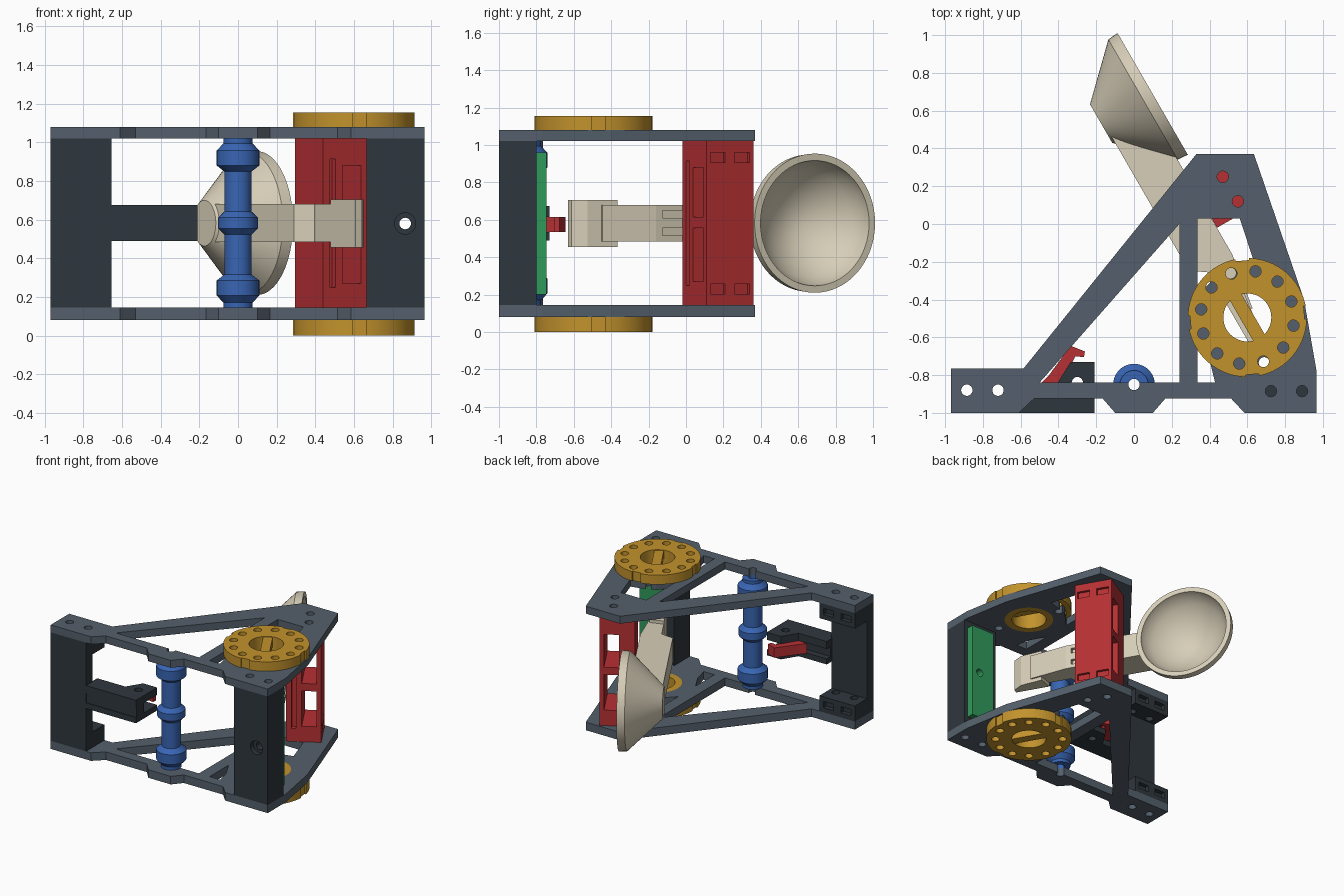
import bpy, bmesh, math
from mathutils import Matrix

if "Cube" in bpy.data.objects:
    bpy.data.objects.remove(bpy.data.objects["Cube"], do_unlink=True)

TILT = math.radians(30)      # arm frame: local x = across arm, local y = along arm
BOT, LOW, HIGH, TOP = 0.08, 0.145, 1.02, 1.08
MID = 0.58


def material(name, r, g, b):
    m = bpy.data.materials.new(name)
    m.use_nodes = True
    m.diffuse_color = (r, g, b, 1)
    m.node_tree.nodes["Principled BSDF"].inputs["Base Color"].default_value = (r, g, b, 1)
    return m


SLATE = material("slate", 0.09, 0.118, 0.15)
DARK = material("charcoal", 0.028, 0.038, 0.047)
RED = material("red", 0.47, 0.03, 0.034)
BLUE = material("blue", 0.04, 0.13, 0.45)
GOLD = material("gold", 0.54, 0.29, 0.026)
BEIGE = material("beige", 0.68, 0.62, 0.48)
GREEN = material("green", 0.03, 0.32, 0.105)


def finish(name, bm, mat, matrix=None):
    if matrix:
        bm.transform(matrix)
    bmesh.ops.recalc_face_normals(bm, faces=bm.faces)
    me = bpy.data.meshes.new(name)
    bm.to_mesh(me)
    bm.free()
    ob = bpy.data.objects.new(name, me)
    bpy.context.collection.objects.link(ob)
    if mat:
        me.materials.append(mat)
    return ob


def prism(name, pts, z0, z1, mat=None, rot=0):
    bm = bmesh.new()
    face = bm.faces.new([bm.verts.new((x, y, z0)) for x, y in pts])
    new = bmesh.ops.extrude_face_region(bm, geom=[face])["geom"]
    bmesh.ops.translate(bm, vec=(0, 0, z1 - z0),
                        verts=[v for v in new if isinstance(v, bmesh.types.BMVert)])
    return finish(name, bm, mat, Matrix.Rotation(rot, 4, "Z"))


def box(name, x0, x1, y0, y1, z0, z1, mat=None, rot=0):
    return prism(name, [(x0, y0), (x1, y0), (x1, y1), (x0, y1)], z0, z1, mat, rot)


def disc(name, x, y, r, z0, z1, mat=None, n=24):
    ring = [(x + r * math.cos(i * math.tau / n), y + r * math.sin(i * math.tau / n)) for i in range(n)]
    return prism(name, ring, z0, z1, mat)


def lathe(name, profile, mat, matrix, closed=False, steps=48):
    bm = bmesh.new()
    vs = [bm.verts.new((r, 0, h)) for r, h in profile]
    pairs = list(zip(vs, vs[1:])) + ([(vs[-1], vs[0])] if closed else [])
    edges = [bm.edges.new(p) for p in pairs]
    bmesh.ops.spin(bm, geom=vs + edges, cent=(0, 0, 0), axis=(0, 0, 1), angle=math.tau, steps=steps)
    bmesh.ops.remove_doubles(bm, verts=bm.verts, dist=1e-4)
    return finish(name, bm, mat, matrix)


def activate(ob):
    bpy.ops.object.select_all(action="DESELECT")
    ob.select_set(True)
    bpy.context.view_layer.objects.active = ob


def cut(ob, cutters):
    activate(ob)
    for c in cutters:
        mod = ob.modifiers.new("cut", "BOOLEAN")
        mod.operation, mod.solver, mod.object = "DIFFERENCE", "EXACT", c
        bpy.ops.object.modifier_apply(modifier=mod.name)
        bpy.data.objects.remove(c, do_unlink=True)
    return ob


def smooth(ob):
    activate(ob)
    bpy.ops.object.shade_smooth_by_angle(angle=math.radians(32))


# Side plates, with turning discs on their outer faces
outline = [(-0.97, -1), (-0.61, -1), (-0.53, -0.925), (-0.165, -0.925), (-0.1, -1), (0.1, -1),
           (0.165, -0.925), (0.515, -0.925), (0.585, -1), (0.965, -1), (0.965, -0.77),
           (0.9, -0.4), (0.635, 0.37), (0.33, 0.37), (-0.585, -0.765), (-0.97, -0.765)]
openings = [[(-0.5, -0.84), (0.24, -0.84), (0.24, 0)],
            [(0.335, 0.03), (0.56, 0.03), (0.635, -0.2), (0.55, -0.22), (0.45, -0.26), (0.335, -0.38)],
            [(0.335, -0.6), (0.4, -0.72), (0.43, -0.84), (0.335, -0.84)]]
bolts = [(-0.885, -0.88), (-0.72, -0.88), (0.725, -0.885), (0.89, -0.885),
         (0.47, 0.25), (0.55, 0.12), (0, -0.85), (0.69, -0.735), (0.51, -0.26)]
CX, CY = 0.60, -0.495

for side, p0, p1, d0, d1 in (("lower", BOT, LOW, 0, BOT), ("upper", HIGH, TOP, TOP, 1.155)):
    a, b = p0 - 0.05, p1 + 0.05
    plate = prism(side + "_side_plate", outline, p0, p1, SLATE)
    cut(plate, [prism("opening", o, a, b) for o in openings]
        + [disc("bolt_hole", x, y, 0.03, a, b) for x, y in bolts]
        + [disc("hub_hole", CX, CY, 0.18, a, b, n=48)])

    wheel = disc(side + "_turning_disc", CX, CY, 0.315, d0, d1, GOLD, 72)
    a, b = d0 - 0.05, d1 + 0.05
    cutters = [disc("hub_hole", CX, CY, 0.127, a, b, n=48)]
    for i in range(12):
        t = math.radians(30 * i - 10)
        cutters.append(disc("rim_hole", CX + 0.248 * math.cos(t), CY + 0.248 * math.sin(t), 0.03, a, b, n=20))
    for i in range(4):
        c = box("notch", 0.302, 0.4, -0.035, 0.035, a, b)
        c.data.transform(Matrix.Translation((CX, CY, 0)) @ Matrix.Rotation(math.radians(90 * i + 5), 4, "Z"))
        cutters.append(c)
    smooth(cut(wheel, cutters))
    bar = box(side + "_disc_bar", -0.035, 0.035, -0.13, 0.13, d0 + 0.005, d1 - 0.005, GOLD)
    bar.data.transform(Matrix.Translation((CX, CY, 0)) @ Matrix.Rotation(TILT, 4, "Z"))
    collar = lathe(side + "_hub_collar", [(0.127, p0), (0.18, p0), (0.18, p1), (0.127, p1)], GOLD,
                   Matrix.Translation((CX, CY, 0)), True)
    smooth(collar)

# Right-hand post with a drilled hole, and its green pad
def drill(r, y0, y1):
    c = disc("drill", 0, 0, r, y0, y1)
    c.data.transform(Matrix.Translation((0.865, 0, MID)) @ Matrix.Rotation(math.radians(-90), 4, "X"))
    return c


post = box("solid_post", 0.665, 0.965, -1, -0.8, LOW, HIGH, DARK)
cut(post, [drill(0.03, -1.1, -0.7), drill(0.055, -1.1, -0.96)])
pad = box("green_pad", 0.73, 0.935, -0.8, -0.745, 0.2, 0.96, GREEN)
cut(pad, [drill(0.03, -1.1, -0.7)])

# Channel post: thin front wall with a full-depth block at each end
box("channel_wall", -0.97, -0.655, -1, -0.92, LOW, HIGH, DARK)
for side, z0, z1 in (("lower", LOW, 0.27), ("upper", 0.895, HIGH)):
    block = box(side + "_channel_block", -0.97, -0.655, -0.95, -0.765, z0, z1, DARK)
    zc = (z0 + z1) / 2
    cut(block, [disc("bolt_hole", x, y, 0.03, z0 - 0.1, z1 + 0.1) for x, y in bolts[:2]]
        + [box("slot", x - 0.045, x + 0.045, -0.8, -0.7, zc - 0.025, zc + 0.025) for x in (-0.89, -0.735)])

# Latch arm made of two tines and a web, with the trigger between them
tine = [(-0.66, -1), (-0.21, -1), (-0.21, -0.73), (-0.335, -0.73), (-0.41, -0.85), (-0.66, -0.85)]
for side, z0, z1 in (("lower", 0.49, 0.535), ("upper", 0.615, 0.675)):
    ob = prism(side + "_latch_tine", tine, z0, z1, DARK)
    cut(ob, [disc("pin_hole", -0.3, -0.84, 0.03, z0 - 0.1, z1 + 0.1)])
box("latch_web", -0.66, -0.21, -0.995, -0.9, 0.53, 0.62, DARK)
prism("trigger", [(-0.49, -0.84), (-0.45, -0.8), (-0.335, -0.645), (-0.26, -0.675), (-0.265, -0.705),
                  (-0.31, -0.7), (-0.34, -0.76), (-0.4, -0.86)], 0.535, 0.615, RED)

# Blue spacer axle, mirrored about its middle bulge
half = [(0.03, LOW), (0.075, LOW), (0.075, 0.17), (0.11, 0.207), (0.11, 0.285), (0.07, 0.316),
        (0.07, 0.523), (0.103, 0.555)]
axle = half + [(r, LOW + HIGH - h) for r, h in reversed(half)]
smooth(lathe("spacer_axle", axle, BLUE, Matrix.Translation((0, -0.85, 0)), True))

# Red stop block with windows
stop = box("stop_block", 0.371, 0.631, -0.237, 0.051, LOW, HIGH, RED, TILT)
cutters = [box("window", 0.488, 0.597, -0.4, 0.2, z0, z1, rot=TILT) for z0, z1 in ((0.27, 0.555), (0.615, 0.88))]
cutters.append(box("groove", 0.413, 0.447, -0.4, -0.2, 0.25, 0.915, rot=TILT))
for z in (0.23, 0.933):
    for d in (-0.168, -0.018):
        cutters.append(box("pocket", 0.61, 0.7, d - 0.046, d + 0.046, z - 0.027, z + 0.027, rot=TILT))
cut(stop, cutters)

# Throwing arm and its wide pivot end
arm = prism("throwing_arm", [(0.128, 0.47), (0.128, -0.36), (0.165, -0.385), (0.215, -0.42), (0.215, -0.7),
                             (0.32, -0.7), (0.37, -0.4), (0.37, 0.2), (0.33, 0.25)], 0.485, 0.68, BEIGE, TILT)
cut(arm, [box("groove", 0.345, 0.45, -0.36, -0.12, z - 0.02, z + 0.02, rot=TILT) for z in (0.535, 0.63)])
prism("arm_pivot_end", [(0.212, -0.59), (0.212, -0.85), (0.25, -0.85), (0.3, -0.78), (0.322, -0.61)],
      0.455, 0.705, BEIGE, TILT)

# Cup: cone outside, rim band, rounded bowl inside
cup_profile = [(0, 0.115), (0.118, 0.115), (0.367, 0.371), (0.372, 0.43), (0.335, 0.43), (0.325, 0.385),
               (0.285, 0.325), (0.225, 0.265), (0.15, 0.215), (0.07, 0.185), (0, 0.175)]
aim = (Matrix.Translation((0, 0, MID + 0.002)) @ Matrix.Rotation(TILT, 4, "Z")
       @ Matrix.Translation((0, 0.547, 0)) @ Matrix.Rotation(math.radians(90), 4, "Y"))
smooth(lathe("cup", cup_profile, BEIGE, aim, steps=64))
